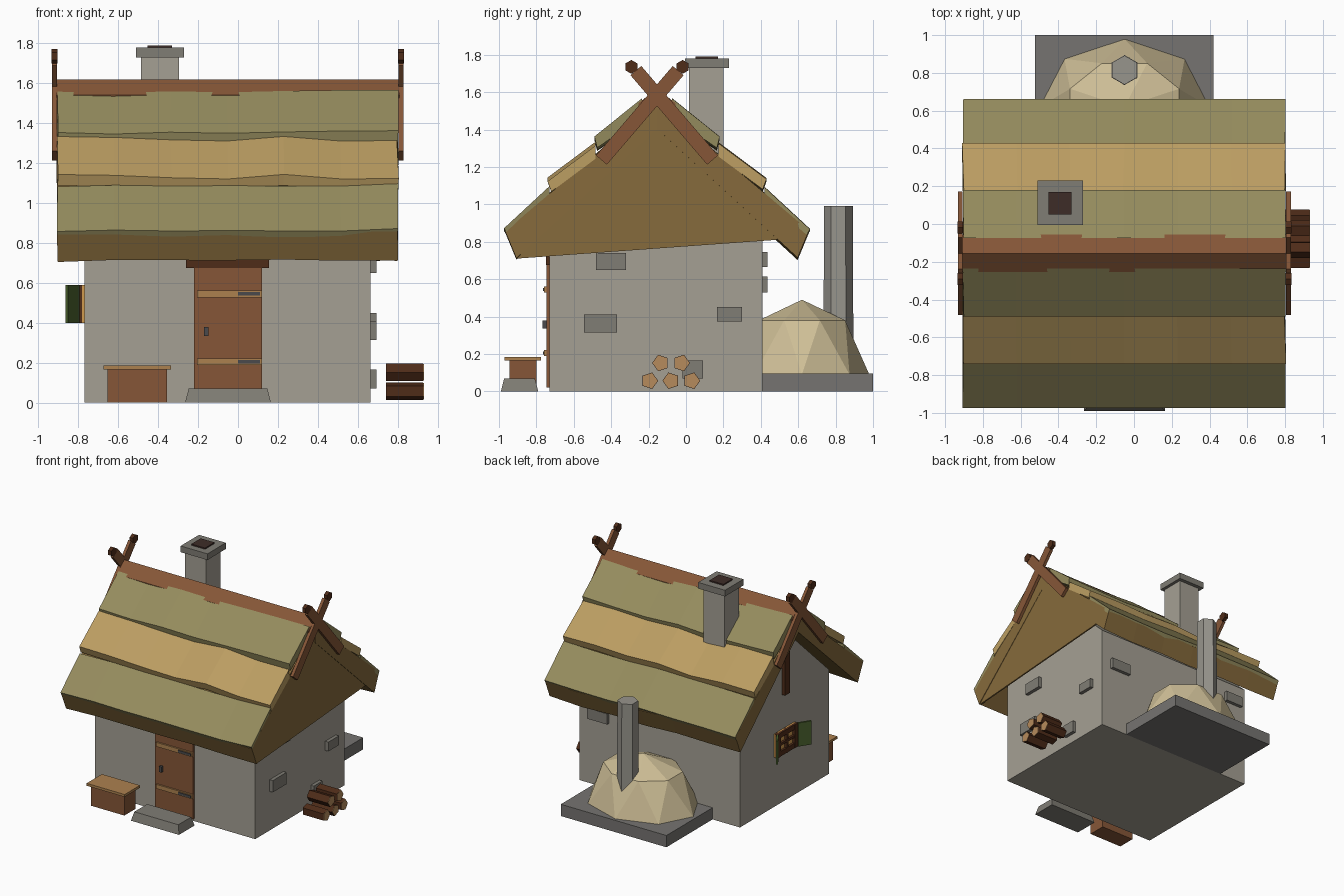
import bpy, bmesh, math, random
from mathutils import Matrix, Vector

if "Cube" in bpy.data.objects:
    bpy.data.objects.remove(bpy.data.objects["Cube"])

random.seed(4)
RY = -0.155            # y of the ridge
MATS = {}


def mat(hexcol):
    if hexcol not in MATS:
        m = bpy.data.materials.new("col_" + hexcol)
        rgb = [(int(hexcol[i:i + 2], 16) / 255) ** 2.2 for i in (0, 2, 4)]
        m.diffuse_color = (*rgb, 1)
        m.use_nodes = True
        m.node_tree.nodes["Principled BSDF"].inputs["Base Color"].default_value = m.diffuse_color
        MATS[hexcol] = m
    return MATS[hexcol]


WALL, STONE, SLAB = "a39e92", "7f7c74", "757370"
WOOD, DARK, LIGHT = "85573a", "50301f", "ab8050"
OLIVE, TAN, THATCH = "948b5e", "ba9c62", "856a3e"


def finish(name, bm, color):
    bmesh.ops.recalc_face_normals(bm, faces=bm.faces)
    me = bpy.data.meshes.new(name)
    bm.to_mesh(me)
    bm.free()
    me.materials.append(mat(color))
    ob = bpy.data.objects.new(name, me)
    bpy.context.collection.objects.link(ob)
    return ob


def box(name, x, y, z, color, taper=0.0, rot=None):
    bm = bmesh.new()
    bmesh.ops.create_cube(bm, size=1)
    size = Vector((x[1] - x[0], y[1] - y[0], z[1] - z[0]))
    mid = Vector((sum(x) / 2, sum(y) / 2, sum(z) / 2))
    for v in bm.verts:
        p = Vector(a * b for a, b in zip(v.co, size))
        if v.co.z > 0:
            p.x -= math.copysign(taper, p.x)
            p.y -= math.copysign(taper, p.y)
        v.co = (rot @ p if rot else p) + mid
    return finish(name, bm, color)


def loft(name, profile, xs, color, wave=0.0):
    """Sweep a (y, z) profile along x, optionally with uneven rings."""
    bm = bmesh.new()
    rings = []
    for x in xs:
        dz = random.uniform(-wave, wave)
        rings.append([bm.verts.new((x + random.uniform(-wave, wave) * .4, y, z + dz))
                      for y, z in profile])
    n = len(profile)
    for a, b in zip(rings, rings[1:]):
        for i in range(n):
            j = (i + 1) % n
            bm.faces.new((a[i], a[j], b[j], b[i]))
    bm.faces.new(rings[0])
    bm.faces.new(rings[-1])
    return finish(name, bm, color)


def cyl(name, center, r, depth, sides, color, axis="Z", turn=0.0, r2=None):
    bm = bmesh.new()
    m = Matrix.Rotation(turn, 4, "Z")
    if axis == "X":
        m = Matrix.Rotation(math.pi / 2, 4, "Y") @ m
    bmesh.ops.create_cone(bm, cap_ends=True, segments=sides, radius1=r, radius2=r2 or r,
                          depth=depth, matrix=Matrix.Translation(center) @ m)
    return finish(name, bm, color)


# Walls with gables
loft("walls", [(-.73, 0), (.41, 0), (.41, .84), (RY, 1.38), (-.73, .84)], (-.77, .665), WALL)

# Thatched roof: base layer and three overlapping courses per side
XS = [-.905 + 1.705 * i / 6 for i in range(7)]
LAYERS = [
    ("thatch_base", THATCH, .008, [(.812, .855), (0, 1.54), (0, 1.40), (.752, .71)]),
    ("thatch_course_low", OLIVE, .008, [(.818, .865), (.575, 1.09), (.575, 1.03), (.80, .835)]),
    ("thatch_course_mid", TAN, .014, [(.585, 1.13), (.33, 1.32), (.33, 1.25), (.565, 1.075)]),
    ("thatch_course_top", OLIVE, .01, [(.335, 1.355), (.08, 1.56), (.08, 1.46), (.32, 1.295)]),
]
for side, s in (("front", -1), ("back", 1)):
    for name, col, wave, prof in LAYERS:
        loft(f"{name}_{side}", [(RY + s * d, z) for d, z in prof], XS, col, wave)
loft("gable_thatch", [(-.905, .71), (.48, .81), (.57, .85), (RY, 1.47)], (.785, .797), THATCH)

# Ridge planks
loft("ridge", [(RY - .1, 1.54), (RY, 1.62), (RY + .1, 1.54), (RY + .1, 1.51),
               (RY, 1.58), (RY - .1, 1.51)], (-.91, .81), WOOD)

# Crossed gable boards with knobs
for end, x in (("left", (-.932, -.908)), ("right", (.805, .83))):
    for i, s in enumerate((-1, 1)):
        a, b = Vector((0, RY + s * .297, 1.237)), Vector((0, RY - s * .113, 1.715))
        mid, d = (a + b) / 2, b - a
        rot = Matrix.Rotation(-math.atan2(d.y, d.z), 3, "X")
        h = d.length / 2
        box(f"gable_board_{end}_{i}", x, (mid.y - .038, mid.y + .038),
            (mid.z - h, mid.z + h), WOOD, rot=rot)
        cyl(f"gable_knob_{end}_{i}", (sum(x) / 2, RY - s * .137, 1.735), .037, .03, 6,
            DARK, "X", math.pi / 2)

# Gable post
box("gable_post", (-.80, -.76), (RY - .03, RY + .03), (.87, 1.38), DARK)

# Chimney
box("chimney_stack", (-.485, -.295), (.015, .20), (1.1, 1.73), WALL)
box("chimney_cap", (-.51, -.27), (-.005, .23), (1.73, 1.78), STONE)
box("chimney_opening", (-.453, -.33), (.05, .17), (1.77, 1.79), "40302c")

# Door with straps, latch and lintel
box("door", (-.22, .12), (-.745, -.72), (.02, .68), WOOD)
box("lintel", (-.26, .155), (-.748, -.72), (.675, .73), DARK)
for i, z in enumerate((.205, .545)):
    box(f"door_batten_{i}", (-.205, .12), (-.758, -.74), (z - .017, z + .017), LIGHT)
    box(f"door_hinge_{i}", (0, .11), (-.764, -.75), (z - .009, z + .009), "4b4b4d")
box("door_latch", (-.17, -.148), (-.768, -.74), (.335, .38), "4b4b4d")

# Doorstep and bench
box("doorstep", (-.265, .165), (-.99, -.79), (0, .07), STONE, taper=.018)
box("bench_body", (-.655, -.355), (-.945, -.80), (0, .168), WOOD)
box("bench_top", (-.675, -.335), (-.97, -.775), (.165, .185), LIGHT)

# Window in the left wall
wz, hy, hz = .495, .13, .095
box("window_pane", (-.782, -.76), (RY - hy, RY + hy), (wz - hz, wz + hz), "d09a50")
for i, s in enumerate((-1, 0, 1)):
    w = .02 if s else .01
    cy, cz = RY + s * (hy - .02), wz + s * (hz - .02)
    box(f"window_upright_{i}", (-.803, -.76), (cy - w, cy + w), (wz - hz, wz + hz), DARK)
    box(f"window_rail_{i}", (-.80, -.76), (RY - hy, RY + hy), (cz - w, cz + w), DARK)

# Shutters, half open
for side, s in (("front", -1), ("back", 1)):
    rot = Matrix.Rotation(s * math.radians(33), 3, "Z")
    cy = RY + s * (hy + .045)
    box(f"shutter_{side}", (-.838, -.822), (cy - .052, cy + .052), (wz - hz, wz + hz),
        "4a5f30", rot=rot)

# Protruding wall stones: right wall, then back wall
for i, (y, z) in enumerate((((-.48, -.32), (.65, .74)), ((-.545, -.37), (.315, .41)),
                            ((.165, .30), (.375, .45)), ((-.02, .09), (.07, .165)))):
    box(f"right_stone_{i}", (.65, .693), y, z, STONE)
for i, (x, z) in enumerate((((.40, .58), (.53, .615)), ((-.73, -.57), (.665, .745)))):
    box(f"back_stone_{i}", x, (.40, .437), z, STONE)

# Log pile with pale cut ends
LOGS = ((-.195, .057), (-.08, .057), (.03, .057), (-.135, .152), (-.025, .152))
for i, (y, z) in enumerate(LOGS):
    turn = math.pi if i % 2 else 0
    cyl(f"log_{i}", (.835, y, z), .046, .186, 5, DARK, "X", turn)
    cyl(f"log_end_{i}", (.929, y, z), .044, .004, 5, "b58a5c", "X", turn)

# Outdoor oven: slab, faceted dome, hexagonal flue
box("oven_slab", (-.525, .42), (.41, 1.0), (0, .095), SLAB)
bm = bmesh.new()
for r, z, off in ((.36, .09, 0), (.25, .38, .5)):
    for k in range(8):
        a = (k + off) * math.pi / 4
        bm.verts.new((-.05 + 1.25 * r * math.cos(a), .62 + r * math.sin(a), z))
bm.verts.new((-.05, .62, .49))
bmesh.ops.convex_hull(bm, input=bm.verts)
finish("oven_dome", bm, "cdbd95")
cyl("oven_flue", (-.05, .815, .60), .08, .78, 6, "96938b", r2=.077)
